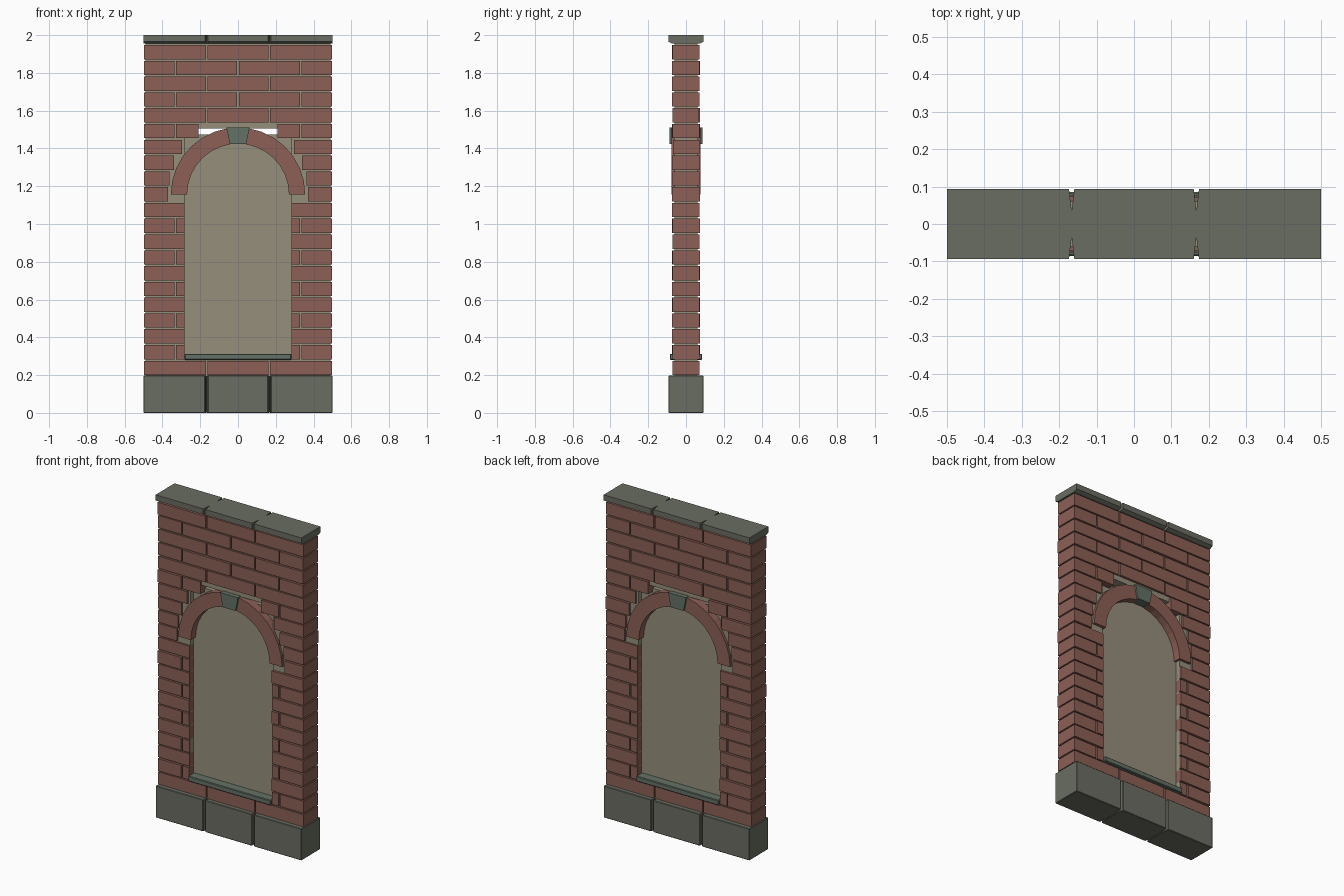
import bpy, bmesh, math, random
from mathutils import Vector, Matrix

random.seed(4)
if "Cube" in bpy.data.objects:
    bpy.data.objects.remove(bpy.data.objects["Cube"], do_unlink=True)


def material(name, rgb):
    m = bpy.data.materials.new(name)
    m.use_nodes = True
    m.diffuse_color = (*rgb, 1)
    m.node_tree.nodes["Principled BSDF"].inputs["Base Color"].default_value = (*rgb, 1)
    return m


brick_mat = material("red_brick", (0.262, 0.117, 0.093))
mortar_mat = material("tan_mortar", (0.305, 0.275, 0.202))
stone_mat = material("grey_stone", (0.144, 0.153, 0.122))
trim_mat = material("green_grey_stone", (0.127, 0.165, 0.133))


def box(bm, x0, x1, y0, y1, z0, z1):
    centre = Vector((x0 + x1, y0 + y1, z0 + z1)) / 2
    size = Matrix.Diagonal((x1 - x0, y1 - y0, z1 - z0, 1))
    bmesh.ops.create_cube(bm, size=1, matrix=Matrix.Translation(centre) @ size)


def prism(bm, points, direction):
    """Solid made by sweeping a closed outline along a vector."""
    face = bm.faces.new([bm.verts.new(p) for p in points])
    swept = bmesh.ops.extrude_face_region(bm, geom=[face], use_keep_orig=True)
    verts = [g for g in swept["geom"] if isinstance(g, bmesh.types.BMVert)]
    bmesh.ops.translate(bm, verts=verts, vec=direction)


def finish(name, bm, mat, bevel=0):
    bmesh.ops.recalc_face_normals(bm, faces=bm.faces[:])
    mesh = bpy.data.meshes.new(name)
    bm.to_mesh(mesh)
    bm.free()
    mesh.materials.append(mat)
    obj = bpy.data.objects.new(name, mesh)
    bpy.context.collection.objects.link(obj)
    if bevel:
        mod = obj.modifiers.new("edge_chamfer", "BEVEL")
        mod.width = bevel
        mod.segments = 1
    return obj


# Brick courses, cut short around the arched opening
FIRST, PITCH, GAP = 0.2, 0.0836, 0.008
arch_limits = {11: 0.37, 12: 0.363, 13: 0.338, 14: 0.297, 15: 0.208}
bm = bmesh.new()
for row in range(21):
    z0 = FIRST + row * PITCH
    joints = [-0.5, -1 / 3, 0, 1 / 3, 0.5] if row % 2 else [-0.5, -1 / 6, 1 / 6, 0.5]
    limit = arch_limits.get(row, 0.283 if 1 <= row <= 10 else 0)
    for a, b in zip(joints, joints[1:]):
        a += GAP / 2 if a > -0.5 else 0.002
        b -= GAP / 2 if b < 0.5 else 0.002
        spans = [(a, min(b, -limit)), (max(a, limit), b)] if limit else [(a, b)]
        for x0, x1 in spans:
            if x1 - x0 > 0.01:
                front, back = (0.072 + random.uniform(-0.002, 0.003) for _ in range(2))
                box(bm, x0, x1, -front, back, z0, z0 + PITCH - GAP)
finish("bricks", bm, brick_mat)

# Mortar core: two side piers, lintel zone and strip under the opening
bm = bmesh.new()
for s in (-1, 1):
    inner, shoulder, outer = 0.283 * s, 0.212 * s, 0.49 * s
    box(bm, min(inner, outer), max(inner, outer), -0.06, 0.06, 0.19, 1.475)
    box(bm, min(shoulder, outer), max(shoulder, outer), -0.06, 0.06, 1.475, 1.505)
box(bm, -0.49, 0.49, -0.06, 0.06, 1.505, 1.955)
box(bm, -0.283, 0.283, -0.06, 0.06, 0.19, 0.285)
finish("mortar_core", bm, mortar_mat)

# Recessed panel filling the opening
bm = bmesh.new()
box(bm, -0.283, 0.283, -0.03, 0.03, 0.28, 1.475)
finish("blind_panel", bm, mortar_mat)

# Arch ring, one half on each side of the keystone
SPRING, R_OUT, R_IN, STEPS = 1.155, 0.356, 0.27, 7
for s, side in ((1, "left"), (-1, "right")):
    bm = bmesh.new()
    angles = [math.radians(81) * i / STEPS for i in range(STEPS + 1)]
    ring = [(R_OUT, t) for t in angles] + [(R_IN, t) for t in reversed(angles)]
    prism(bm, [(s * r * math.cos(t), -0.077, SPRING + r * math.sin(t)) for r, t in ring],
          (0, 0.154, 0))
    finish("arch_" + side, bm, brick_mat)

# Keystone and sill
bm = bmesh.new()
prism(bm, [(x, -0.088, z) for x, z in
           ((-0.044, 1.424), (0.044, 1.424), (0.061, 1.51), (-0.061, 1.51))], (0, 0.176, 0))
finish("keystone", bm, trim_mat)
bm = bmesh.new()
box(bm, -0.283, 0.283, -0.086, 0.086, 0.28, 0.312)
finish("sill", bm, trim_mat, 0.004)


# Plinth and coping stones, splayed at the joints into notches
def stone_course(name, z0, z1, under_taper):
    half, notch, core = 0.093, 0.007, 0.035
    for i, place in enumerate(("right", "middle", "left")):
        x0, x1 = -0.5 + i / 3, -0.5 + (i + 1) / 3
        a = x0 + (notch if i > 0 else 0)
        b = x1 - (notch if i < 2 else 0)
        outline = [(a, -half), (b, -half), (x1, -core), (x1, core),
                   (b, half), (a, half), (x0, core), (x0, -core)]
        bm = bmesh.new()
        prism(bm, [(x, y, z0 + under_taper) for x, y in outline], (0, 0, z1 - z0 - under_taper))
        if under_taper:
            # Sloped underside of the coping
            low = [f for f in bm.faces if all(v.co.z < z0 + under_taper + 1e-5 for v in f.verts)]
            grown = bmesh.ops.extrude_face_region(bm, geom=low)
            for v in [g for g in grown["geom"] if isinstance(g, bmesh.types.BMVert)]:
                v.co.z = z0
                v.co.y *= 0.8
            bmesh.ops.delete(bm, geom=[f for f in low if f.is_valid], context="FACES_ONLY")
        finish(name + "_" + place, bm, stone_mat, 0 if under_taper else 0.003)


stone_course("plinth_stone", 0, 0.197, 0)
stone_course("coping_stone", 1.955, 2.0, 0.01)
